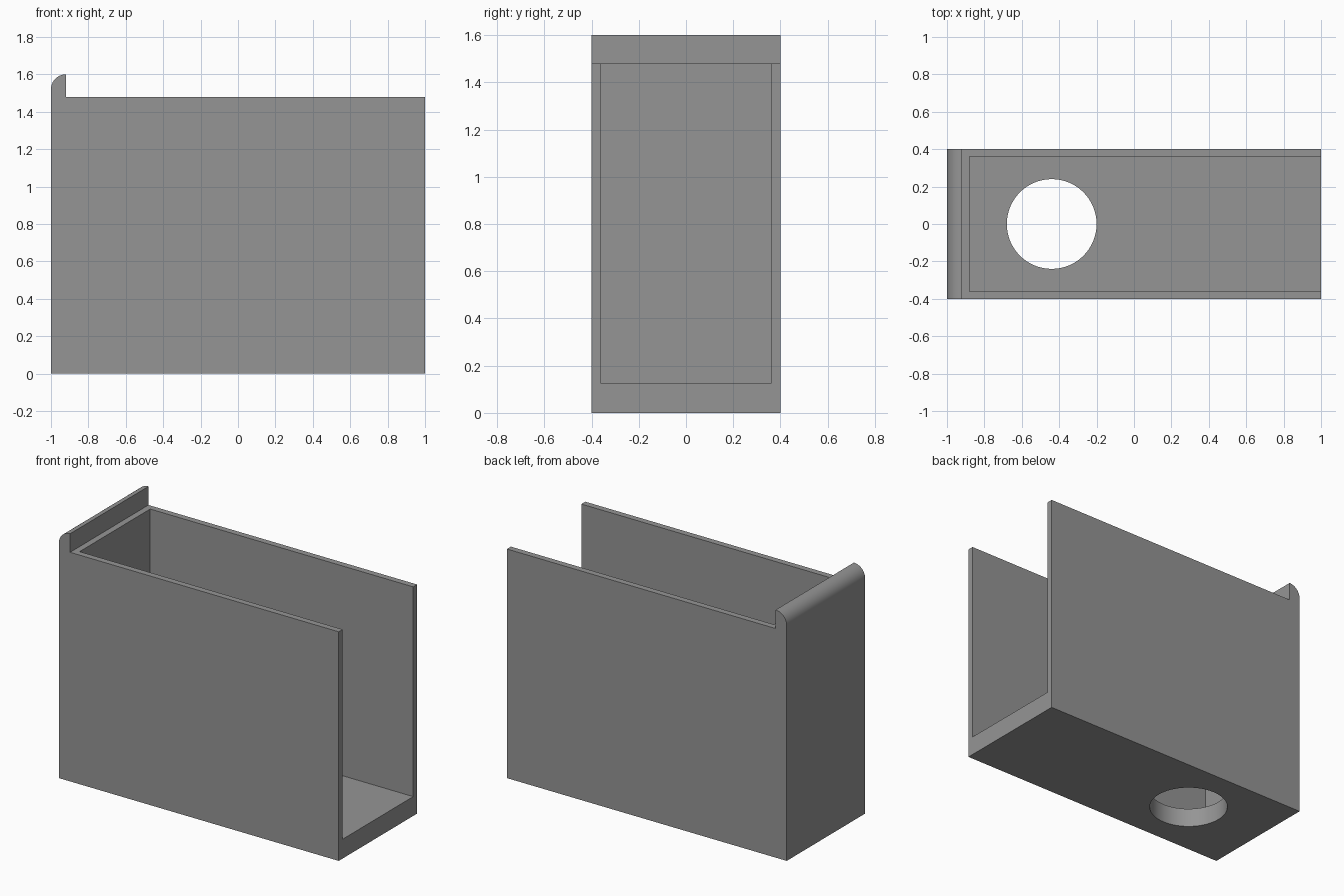
import bpy, bmesh, math

if "Cube" in bpy.data.objects:
    bpy.data.objects.remove(bpy.data.objects["Cube"])

grey = bpy.data.materials.new("mid grey")
grey.diffuse_color = (0.30, 0.30, 0.30, 1)
grey.use_nodes = True
grey.node_tree.nodes["Principled BSDF"].inputs["Base Color"].default_value = grey.diffuse_color


def make_object(name, bm):
    bmesh.ops.recalc_face_normals(bm, faces=bm.faces[:])
    mesh = bpy.data.meshes.new(name)
    bm.to_mesh(mesh)
    bm.free()
    mesh.materials.append(grey)
    obj = bpy.data.objects.new(name, mesh)
    bpy.context.collection.objects.link(obj)
    return obj


def extrude_profile(name, points, y0, y1):
    """Extrude an xz outline along y."""
    bm = bmesh.new()
    face = bm.faces.new([bm.verts.new((x, y0, z)) for x, z in points])
    ext = bmesh.ops.extrude_face_region(bm, geom=[face])
    verts = [v for v in ext["geom"] if isinstance(v, bmesh.types.BMVert)]
    bmesh.ops.translate(bm, verts=verts, vec=(0, y1 - y0, 0))
    return make_object(name, bm)


def cut(target, cutter):
    mod = target.modifiers.new("cut", "BOOLEAN")
    mod.operation = "DIFFERENCE"
    mod.solver = "EXACT"
    mod.object = cutter
    bpy.context.view_layer.objects.active = target
    bpy.ops.object.modifier_apply(modifier=mod.name)
    bpy.data.objects.remove(cutter)


# Holder body: side outline with a rounded lip on the end wall
R, STEPS = 0.08, 16
lip = [(-0.92 - R * math.cos(a), 1.52 + R * math.sin(a))
       for a in (i * math.pi / 2 / STEPS for i in range(STEPS + 1))]
outline = [(1, 0), (-1, 0)] + lip + [(-0.92, 1.48), (1, 1.48)]
body = extrude_profile("holder_body", outline, -0.4, 0.4)

# Inner channel, open at the top and at the right end
channel = [(-0.88, 0.125), (1.2, 0.125), (1.2, 1.8), (-0.88, 1.8)]
cut(body, extrude_profile("channel_cutter", channel, -0.36, 0.36))

# Round hole through the floor
bm = bmesh.new()
bmesh.ops.create_cone(bm, cap_ends=True, segments=64, radius1=0.24,
                      radius2=0.24, depth=0.4)
bmesh.ops.translate(bm, verts=bm.verts[:], vec=(-0.44, 0, 0.06))
cut(body, make_object("hole_cutter", bm))

# Smooth the lip and hole, keep the corners sharp
bpy.ops.object.select_all(action="DESELECT")
body.select_set(True)
bpy.context.view_layer.objects.active = body
bpy.ops.object.shade_smooth_by_angle(angle=math.radians(30))
